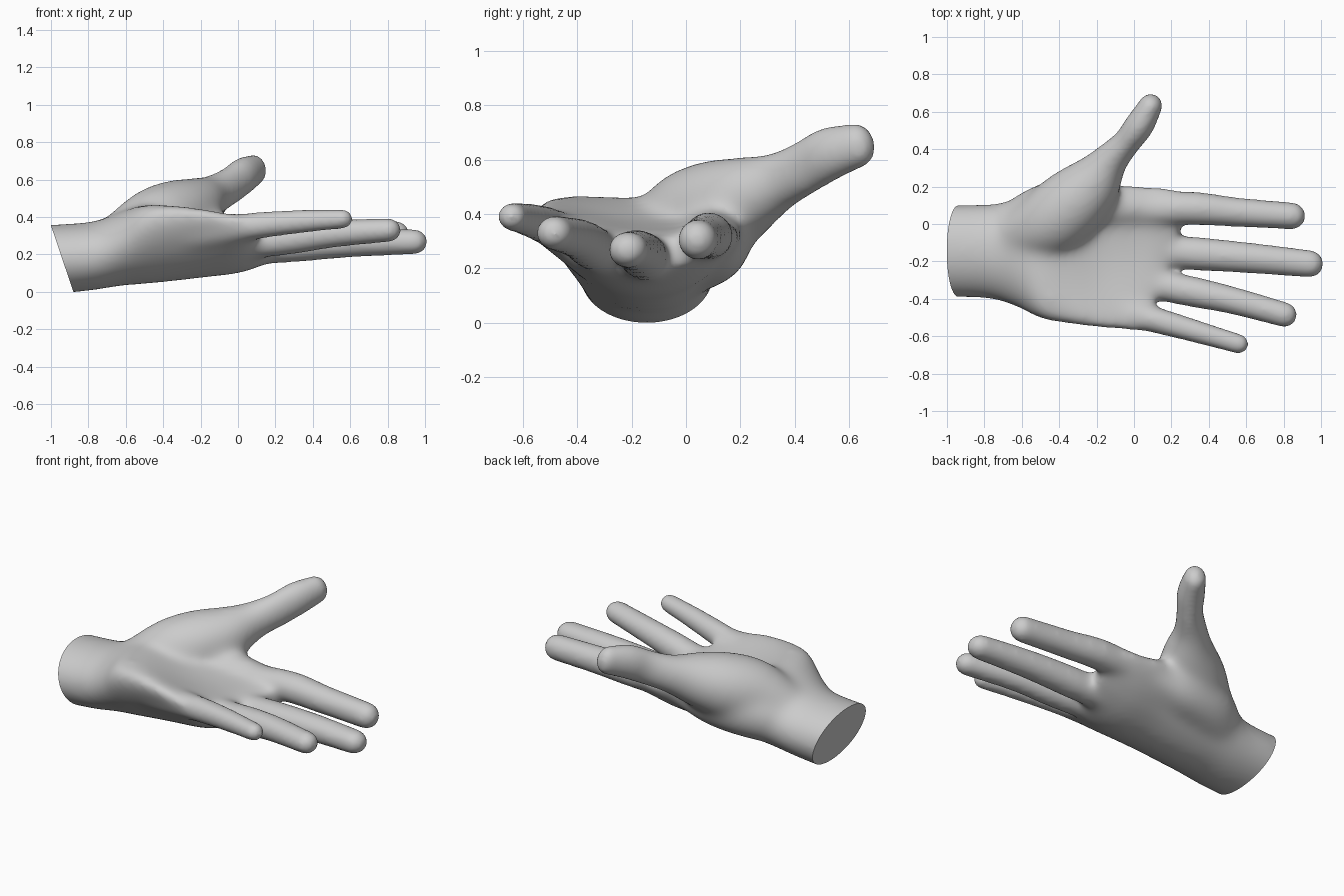
import bpy, bmesh, math
from mathutils import Vector

if "Cube" in bpy.data.objects:
    bpy.data.objects.remove(bpy.data.objects["Cube"])

SEG = 24
bm = bmesh.new()


def refine(rows, n=4):
    """Catmull-Rom interpolation of rows of numbers."""
    out = []
    for i in range(len(rows) - 1):
        p0, p1 = rows[max(i - 1, 0)], rows[i]
        p2, p3 = rows[i + 1], rows[min(i + 2, len(rows) - 1)]
        for k in range(n):
            t = k / n
            out.append([0.5 * (2 * b + (c - a) * t + (2 * a - 5 * b + 4 * c - d) * t * t
                               + (3 * b - a - 3 * c + d) * t ** 3)
                        for a, b, c, d in zip(p0, p1, p2, p3)])
    return out + [list(rows[-1])]


def loft(rings):
    """Skin closed rings and cap both ends."""
    vs = [[bm.verts.new(p) for p in r] for r in rings]
    for a, b in zip(vs, vs[1:]):
        for i in range(SEG):
            j = (i + 1) % SEG
            bm.faces.new((a[i], a[j], b[j], b[i]))
    bm.faces.new(vs[0][::-1])
    bm.faces.new(vs[-1])


def digit(rows):
    """Tapered tube with a rounded tip; rows are x, y, z, half width, half height."""
    rows = refine(rows)
    x, y, z, w, h = rows[-1]
    end = (Vector(rows[-1][:3]) - Vector(rows[-2][:3])).normalized()
    for k in range(1, 6):
        a = k * math.pi / 2 / 5.3
        p = Vector((x, y, z)) + end * w * math.sin(a)
        rows.append([*p, w * math.cos(a), h * math.cos(a)])
    rings = []
    for i, (x, y, z, w, h) in enumerate(rows):
        t = Vector(rows[min(i + 1, len(rows) - 1)][:3]) - Vector(rows[max(i - 1, 0)][:3])
        t.normalize()
        side = t.cross(Vector((0, 0, 1))).normalized()
        up = side.cross(t)
        rings.append([Vector((x, y, z)) + side * w * math.cos(a) + up * h * math.sin(a)
                      for a in (2 * math.pi * k / SEG for k in range(SEG))])
    loft(rings)


# Wrist and cupped palm: x, centre y, half width, centre z, half thickness, edge lift, tilt, slant
palm = [
    (-1.15, -.145, .25, .165, .19, 0, 0, 0),
    (-.90, -.145, .25, .18, .186, 0, 0, 0),
    (-.75, -.148, .258, .197, .186, 0, 0, 0),
    (-.62, -.155, .295, .232, .20, .03, -.01, 0),
    (-.50, -.165, .345, .25, .21, .10, -.02, 0),
    (-.35, -.172, .365, .24, .185, .14, -.03, 0),
    (-.18, -.177, .383, .225, .15, .16, -.03, 0),
    (0, -.182, .392, .223, .125, .14, -.03, .04),
    (.11, -.192, .385, .237, .10, .12, -.025, .09),
    (.19, -.192, .34, .25, .065, .10, -.02, .12),
]
rings = []
for x, yc, w, zc, h, lift, tilt, slant in refine(palm):
    ring = []
    for k in range(SEG):
        a = 2 * math.pi * k / SEG
        u = math.cos(a)
        ring.append((x + slant * u, yc + w * u, zc + lift * u * u + tilt * u + h * math.sin(a)))
    rings.append(ring)
loft(rings)

# Bulk between the thumb base and the index knuckle
digit([(-.70, -.06, .20, .13, .13), (-.48, .05, .283, .165, .165),
       (-.27, .09, .30, .15, .15), (-.12, .09, .305, .118, .118), (.02, .09, .31, .095, .095)])
# Thumb with its fleshy base
digit([(-.70, -.10, .25, .12, .12), (-.48, -.01, .355, .185, .185), (-.34, .10, .41, .193, .19),
       (-.22, .215, .463, .158, .155), (-.13, .335, .518, .10, .112), (-.04, .435, .57, .075, .10),
       (.03, .53, .622, .078, .098), (.088, .632, .652, .064, .082)])
# Index, middle, ring and little fingers
digit([(-.22, .06, .28, .09, .09), (.25, .085, .318, .091, .088),
       (.55, .063, .313, .078, .079), (.845, .043, .305, .072, .074)])
digit([(-.15, -.12, .215, .09, .09), (.22, -.15, .24, .091, .088),
       (.60, -.18, .263, .082, .078), (.94, -.213, .268, .073, .067)])
digit([(-.15, -.27, .235, .08, .085), (.20, -.34, .273, .085, .085),
       (.50, -.402, .31, .074, .074), (.805, -.485, .33, .067, .063)])
digit([(-.28, -.41, .30, .08, .085), (.09, -.507, .353, .076, .078),
       (.35, -.58, .378, .06, .062), (.56, -.641, .39, .053, .052)])

bmesh.ops.recalc_face_normals(bm, faces=bm.faces[:])
mesh = bpy.data.meshes.new("hand")
bm.to_mesh(mesh)
bm.free()
hand = bpy.data.objects.new("hand", mesh)
bpy.context.collection.objects.link(hand)


def apply_modifiers():
    deps = bpy.context.evaluated_depsgraph_get()
    baked = bpy.data.meshes.new_from_object(hand.evaluated_get(deps))
    hand.modifiers.clear()
    hand.data = baked


# Fuse the parts into one skin and soften the joins
remesh = hand.modifiers.new("fuse", 'REMESH')
remesh.mode = 'VOXEL'
remesh.voxel_size = 0.013
soften = hand.modifiers.new("soften", 'SMOOTH')
soften.factor = 0.5
soften.iterations = 14
apply_modifiers()

# Blend the palm further, fading out towards the fingers and thumb
group = hand.vertex_groups.new(name="palm")
for v in hand.data.vertices:
    x, y, z = v.co
    fade = min(1, max(0, (.34 - x) / .25)) * min(1, max(0, (.45 - y) / .2))
    group.add([v.index], fade, 'REPLACE')
blend = hand.modifiers.new("blend", 'SMOOTH')
blend.vertex_group = "palm"
blend.factor = 0.5
blend.iterations = 80
apply_modifiers()
hand.vertex_groups.clear()
skin = hand.data

# Slanted flat cut at the wrist
bm = bmesh.new()
bm.from_mesh(skin)
cut = bmesh.ops.bisect_plane(bm, geom=bm.verts[:] + bm.edges[:] + bm.faces[:],
                             plane_co=(-1, 0, .355), plane_no=(.355, 0, .12), clear_inner=True)
rim = [e for e in cut["geom_cut"] if isinstance(e, bmesh.types.BMEdge)]
for f in bm.faces:
    f.smooth = True
cap = bmesh.ops.contextual_create(bm, geom=rim)["faces"]
for f in cap:
    f.smooth = False
for e in rim:
    e.smooth = False
bmesh.ops.recalc_face_normals(bm, faces=bm.faces[:])
bm.to_mesh(skin)
bm.free()

grey = bpy.data.materials.new("light grey")
grey.diffuse_color = (0.6, 0.6, 0.6, 1)
grey.use_nodes = True
grey.node_tree.nodes["Principled BSDF"].inputs["Base Color"].default_value = grey.diffuse_color
skin.materials.clear()
skin.materials.append(grey)
